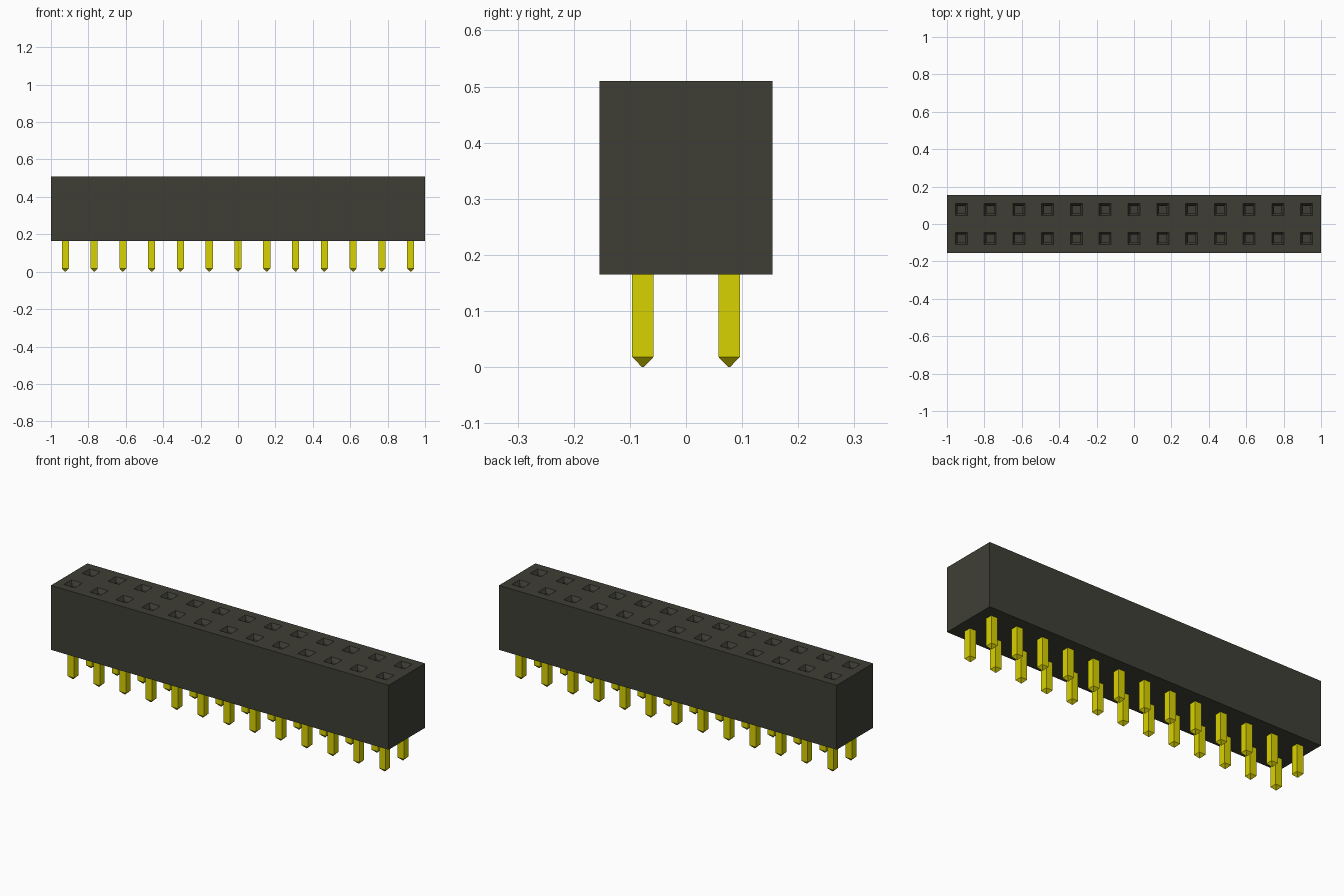
import bpy, bmesh
from mathutils import Matrix

cube = bpy.data.objects.get("Cube")
if cube:
    bpy.data.objects.remove(cube, do_unlink=True)

COLS, ROWS = 13, 2
PITCH = 2.0 / COLS
BOTTOM, TOP = 0.165, 0.51
HOLE_OUTER, HOLE_INNER = 0.064, 0.04
CHAMFER, HOLE_FLOOR = 0.02, 0.25
PIN_W, TIP_W, TIP_H = 0.038, 0.003, 0.018


def linear(c):
    c /= 255
    return c / 12.92 if c <= 0.04045 else ((c + 0.055) / 1.055) ** 2.4


def material(name, r, g, b):
    m = bpy.data.materials.new(name)
    m.use_nodes = True
    col = (linear(r), linear(g), linear(b), 1.0)
    m.diffuse_color = col
    bsdf = next(n for n in m.node_tree.nodes if n.type == 'BSDF_PRINCIPLED')
    bsdf.inputs["Base Color"].default_value = col
    return m


def make_object(name, bm, mat):
    bmesh.ops.recalc_face_normals(bm, faces=bm.faces[:])
    me = bpy.data.meshes.new(name)
    bm.to_mesh(me)
    bm.free()
    me.materials.append(mat)
    ob = bpy.data.objects.new(name, me)
    bpy.context.collection.objects.link(ob)
    return ob


plastic = material("dark grey plastic", 63, 63, 54)
gold = material("yellow metal", 217, 210, 0)

# Housing: one top face per socket cell
bm = bmesh.new()
bmesh.ops.create_grid(bm, x_segments=COLS, y_segments=ROWS, size=1.0)
for v in bm.verts:
    v.co.y *= PITCH
    v.co.z = TOP
cells = bm.faces[:]

# Housing: outer walls and underside, made from the rim of the top
rim = [e for e in bm.edges if e.is_boundary]
walls = bmesh.ops.extrude_edge_only(bm, edges=rim)["geom"]
for v in walls:
    if isinstance(v, bmesh.types.BMVert):
        v.co.z = BOTTOM
low = [e for e in bm.edges if all(v.co.z < TOP - 0.1 for v in e.verts)]
bmesh.ops.contextual_create(bm, geom=low)

# Housing: chamfered square hole in every cell
bmesh.ops.inset_individual(bm, faces=cells, thickness=(PITCH - HOLE_OUTER) / 2,
                           use_even_offset=True)
for size, z in ((HOLE_INNER / HOLE_OUTER, TOP - CHAMFER), (1.0, HOLE_FLOOR)):
    cells = bmesh.ops.extrude_discrete_faces(bm, faces=cells)["faces"]
    for f in cells:
        c = f.calc_center_median()
        for v in f.verts:
            v.co = c + (v.co - c) * size
            v.co.z = z
make_object("housing", bm, plastic)


# Pins: square posts tapering to a point
def pin_mesh():
    b = bmesh.new()
    bmesh.ops.create_cube(b, size=1.0, matrix=Matrix.Translation((0, 0, 0.5)))
    for v in b.verts:
        v.co.x *= PIN_W
        v.co.y *= PIN_W
        v.co.z = BOTTOM + 0.01 if v.co.z > 0.5 else TIP_H
    base = [f for f in b.faces if all(v.co.z < 0.1 for v in f.verts)]
    tip = bmesh.ops.extrude_discrete_faces(b, faces=base)["faces"][0]
    for v in tip.verts:
        v.co.x *= TIP_W / PIN_W
        v.co.y *= TIP_W / PIN_W
        v.co.z = 0.0
    return b


first = make_object("pin_01", pin_mesh(), gold)
for i in range(COLS * ROWS):
    pin = first
    if i:
        pin = bpy.data.objects.new(f"pin_{i + 1:02d}", first.data)
        bpy.context.collection.objects.link(pin)
    pin.location = ((i % COLS - (COLS - 1) / 2) * PITCH,
                    (i // COLS - (ROWS - 1) / 2) * PITCH, 0)
